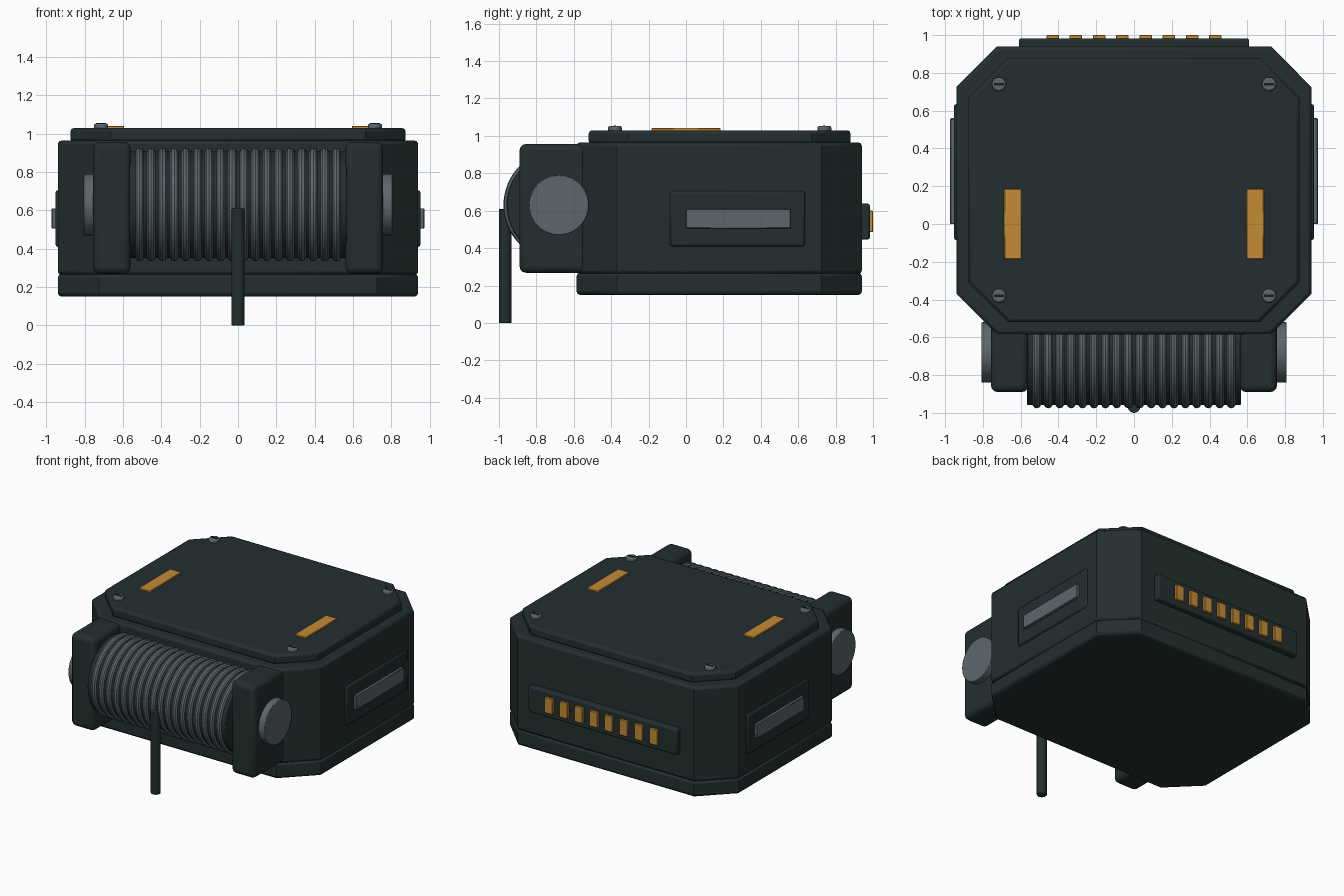
import bpy, bmesh, math
from mathutils import Matrix

if "Cube" in bpy.data.objects:
    bpy.data.objects.remove(bpy.data.objects["Cube"])


def material(name, rgb):
    m = bpy.data.materials.new(name)
    m.diffuse_color = (*rgb, 1)
    m.use_nodes = True
    m.node_tree.nodes["Principled BSDF"].inputs["Base Color"].default_value = m.diffuse_color
    return m


DARK = material("dark green casing", (0.017, 0.028, 0.028))
GREY = material("steel grey", (0.105, 0.135, 0.15))
GOLD = material("amber contact", (0.56, 0.26, 0.035))
BLACK = material("slot black", (0.008, 0.012, 0.012))


def finish(name, bm, mat, bevel=0, segments=2):
    bmesh.ops.recalc_face_normals(bm, faces=bm.faces[:])
    mesh = bpy.data.meshes.new(name)
    bm.to_mesh(mesh)
    bm.free()
    mesh.materials.append(mat)
    ob = bpy.data.objects.new(name, mesh)
    bpy.context.collection.objects.link(ob)
    if bevel:
        mod = ob.modifiers.new("edge_round", "BEVEL")
        mod.width, mod.segments = bevel, segments
        mod.limit_method, mod.angle_limit = "ANGLE", math.radians(50)
    bpy.ops.object.select_all(action="DESELECT")
    ob.select_set(True)
    bpy.context.view_layer.objects.active = ob
    bpy.ops.object.shade_smooth_by_angle(angle=math.radians(35))
    return ob


def box(name, x, y, z, mat, bevel=0, segments=2):
    bm = bmesh.new()
    size = [b - a for a, b in (x, y, z)]
    mid = [(a + b) / 2 for a, b in (x, y, z)]
    bmesh.ops.create_cube(bm, size=1, matrix=Matrix.Translation(mid) @ Matrix.Diagonal((*size, 1)))
    return finish(name, bm, mat, bevel, segments)


def octagon(name, hx, y0, y1, z0, z1, cut, mat, bevel):
    pts = [(hx, y0 + cut), (hx, y1 - cut), (hx - cut, y1), (cut - hx, y1),
           (-hx, y1 - cut), (-hx, y0 + cut), (cut - hx, y0), (hx - cut, y0)]
    bm = bmesh.new()
    face = bm.faces.new([bm.verts.new((px, py, z0)) for px, py in pts])
    top = bmesh.ops.extrude_face_region(bm, geom=[face])["geom"]
    for v in top:
        if isinstance(v, bmesh.types.BMVert):
            v.co.z = z1
    return finish(name, bm, mat, bevel)


def cylinder(name, center, radius, depth, axis, mat, bevel=0, sides=48):
    bm = bmesh.new()
    m = Matrix.Translation(center)
    if axis == "x":
        m = m @ Matrix.Rotation(math.pi / 2, 4, "Y")
    bmesh.ops.create_cone(bm, cap_ends=True, segments=sides, radius1=radius,
                          radius2=radius, depth=depth, matrix=m)
    return finish(name, bm, mat, bevel)


# Casing
octagon("base", 0.94, -0.585, 0.94, 0.15, 0.268, 0.215, DARK, 0.018)
octagon("body", 0.94, -0.585, 0.94, 0.262, 0.965, 0.215, DARK, 0.018)
octagon("lid", 0.875, -0.52, 0.88, 0.955, 1.03, 0.21, DARK, 0.018)

# Lid screws with slots
for sx in (-0.715, 0.715):
    for sy in (-0.38, 0.74):
        cylinder("screw", (sx, sy, 1.036), 0.037, 0.034, "z", GREY, 0.009, 24)
        box("screw_slot", (sx - 0.026, sx + 0.026), (sy - 0.007, sy + 0.007),
            (1.051, 1.056), BLACK)

# Parts repeated on both sides
DRUM_Y, DRUM_Z = -0.68, 0.63
for s in (-1, 1):
    def span(a, b):
        return tuple(sorted((s * a, s * b)))
    box("lid_bar", span(0.595, 0.687), (-0.185, 0.185), (1.02, 1.041), GOLD, 0.003, 1)
    box("side_panel", span(0.92, 0.953), (-0.085, 0.635), (0.41, 0.705), DARK, 0.012)
    box("side_strip", span(0.94, 0.973), (0.0, 0.56), (0.505, 0.61), GREY, 0.004, 1)
    box("drum_arm", span(0.56, 0.757), (-0.89, -0.5), (0.268, 0.957), DARK, 0.035, 3)
    cylinder("axle_cap", (s * 0.775, DRUM_Y, DRUM_Z), 0.16, 0.064, "x", GREY, 0.004)

# Rear contact panel
box("rear_panel", (-0.61, 0.61), (0.92, 0.983), (0.445, 0.638), DARK, 0.012)
for i in range(8):
    cx = (i - 3.5) * 0.123
    box("rear_contact", (cx - 0.033, cx + 0.033), (0.97, 1.0), (0.485, 0.6), GOLD, 0.003, 1)

# Cable drum and its windings
cylinder("drum", (0, DRUM_Y, DRUM_Z), 0.278, 1.135, "x", DARK, 0.006, 64)
COILS, MAJOR, MINOR, RING, SIDES = 18, 0.273, 0.023, 64, 10
bm = bmesh.new()
for c in range(COILS):
    cx = (c - (COILS - 1) / 2) * 0.0605
    rings = []
    for i in range(RING):
        a = math.tau * i / RING
        rings.append([])
        for j in range(SIDES):
            b = math.tau * j / SIDES
            r = MAJOR + MINOR * math.cos(b)
            rings[-1].append(bm.verts.new((cx + MINOR * math.sin(b),
                                           DRUM_Y + r * math.cos(a), DRUM_Z + r * math.sin(a))))
    for i in range(RING):
        p, q = rings[i], rings[(i + 1) % RING]
        for j in range(SIDES):
            k = (j + 1) % SIDES
            bm.faces.new((p[j], q[j], q[k], p[k]))
coils = finish("cable_windings", bm, GREY)
coils.data.polygons.foreach_set("use_smooth", [True] * len(coils.data.polygons))

# Hanging cable end
cylinder("cable_end", (0, -0.966, 0.305), 0.034, 0.61, "z", DARK, 0.004, 20)
